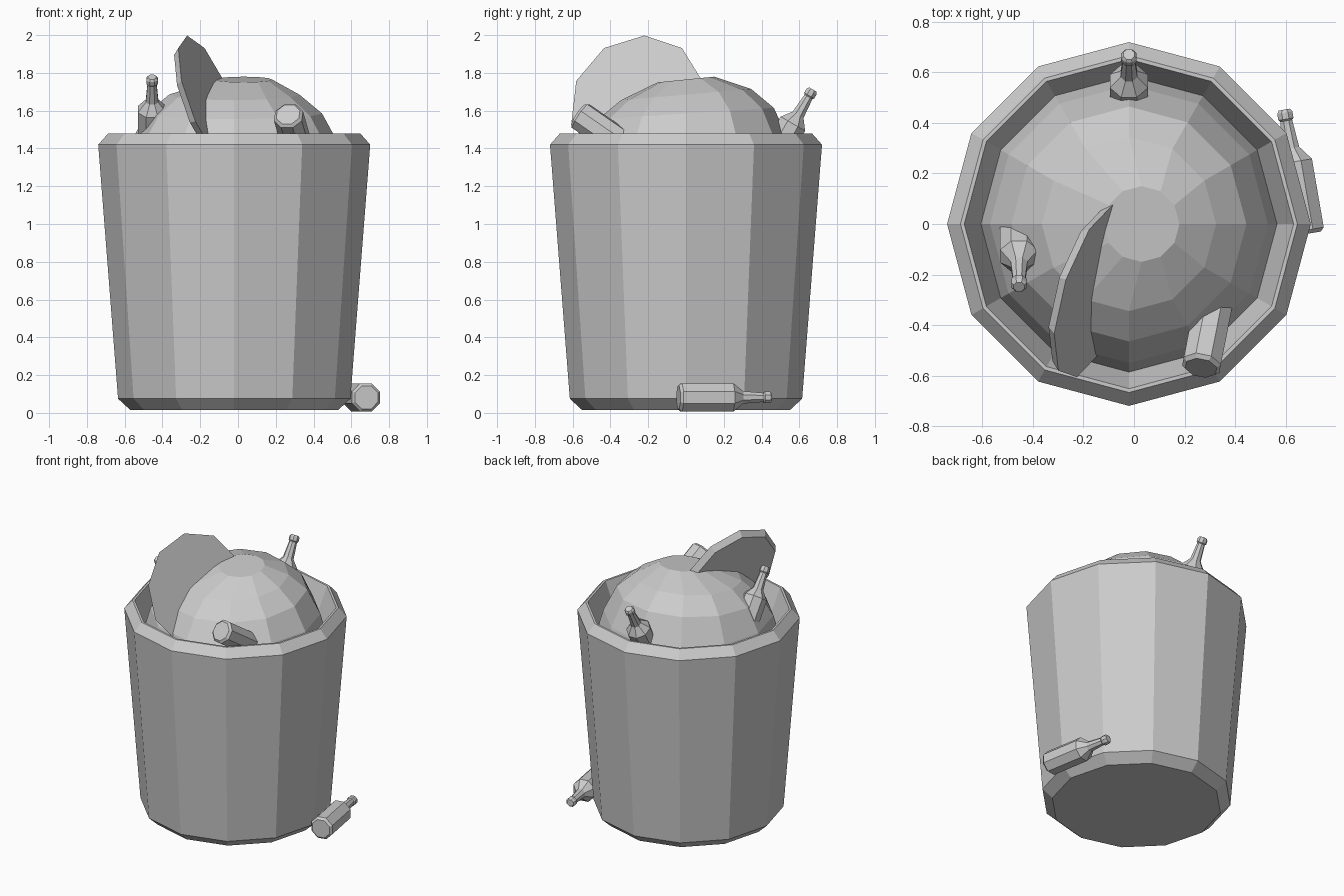
import bpy, math
from mathutils import Vector, Matrix

if "Cube" in bpy.data.objects:
    bpy.data.objects.remove(bpy.data.objects["Cube"])


def lathe(name, profile, sides, cap_start=True, cap_end=True, phase=0.0):
    """Flat-faced surface of revolution around z from (radius, height) pairs."""
    verts, faces = [], []
    for r, z in profile:
        for i in range(sides):
            a = phase + 2 * math.pi * i / sides
            verts.append((r * math.cos(a), r * math.sin(a), z))
    for k in range(len(profile) - 1):
        for i in range(sides):
            j = (i + 1) % sides
            faces.append((k * sides + i, k * sides + j,
                          (k + 1) * sides + j, (k + 1) * sides + i))
    if cap_start:
        faces.append(tuple(reversed(range(sides))))
    if cap_end:
        n = (len(profile) - 1) * sides
        faces.append(tuple(range(n, n + sides)))
    mesh = bpy.data.meshes.new(name)
    mesh.from_pydata(verts, [], faces)
    obj = bpy.data.objects.new(name, mesh)
    bpy.context.collection.objects.link(obj)
    return obj


def aim(obj, origin, direction):
    """Place the part with its local z axis along the direction."""
    rot = Vector(direction).to_track_quat('Z', 'Y').to_matrix().to_4x4()
    obj.matrix_world = Matrix.Translation(origin) @ rot


CENTRE_X = -0.02

# Twelve-sided tapered bin with bevelled foot and rim, hollow at the top
bin_body = lathe("bin_body", [(0.55, 0.015), (0.615, 0.075), (0.72, 1.42),
                              (0.667, 1.48), (0.652, 1.48), (0.585, 1.3)],
                 12, cap_end=True)
bin_body.location.x = CENTRE_X

# Lumpy heap of rubbish: faceted dome, higher at the back
heap = lathe("rubbish_heap", [(0.59, 1.29), (0.55, 1.43), (0.465, 1.585),
                              (0.345, 1.685), (0.15, 1.765)], 12)
for v in heap.data.vertices:
    ang = math.atan2(v.co.y, v.co.x)
    if 1.5 < v.co.z < 1.75:
        v.co.z += 0.03 * math.sin(ang)
    if v.co.z > 1.74:
        v.co.x += 0.05
        v.co.z += 0.015 * math.sin(ang)
heap.location.x = CENTRE_X

# Round lid stuck in the heap at a slant
lid = lathe("discarded_lid", [(0.34, -0.04), (0.37, 0.0)], 10, phase=math.pi / 10)
aim(lid, (-0.15, -0.26, 1.65), (0.89, -0.30, 0.34))

# Eight-sided bottles: three in the heap, one on the ground
BOTTLE = [(0.066, 0.0), (0.081, 0.015), (0.081, 0.29), (0.036, 0.345),
          (0.026, 0.455), (0.033, 0.462), (0.033, 0.488), (0.024, 0.5)]
placements = {
    "bottle_ground": ((0.68, -0.04, 0.082), (-0.17, 0.985, 0.0)),
    "bottle_left": ((-0.455, 0.04, 1.37), (0.0, -0.58, 0.82)),
    "bottle_back": ((CENTRE_X, 0.42, 1.28), (0.0, 0.5, 0.86)),
    "bottle_front": ((0.265, -0.57, 1.58), (0.16, 0.81, -0.56)),
}
for name, (base, direction) in placements.items():
    aim(lathe(name, BOTTLE, 8, phase=math.pi / 8), base, direction)
